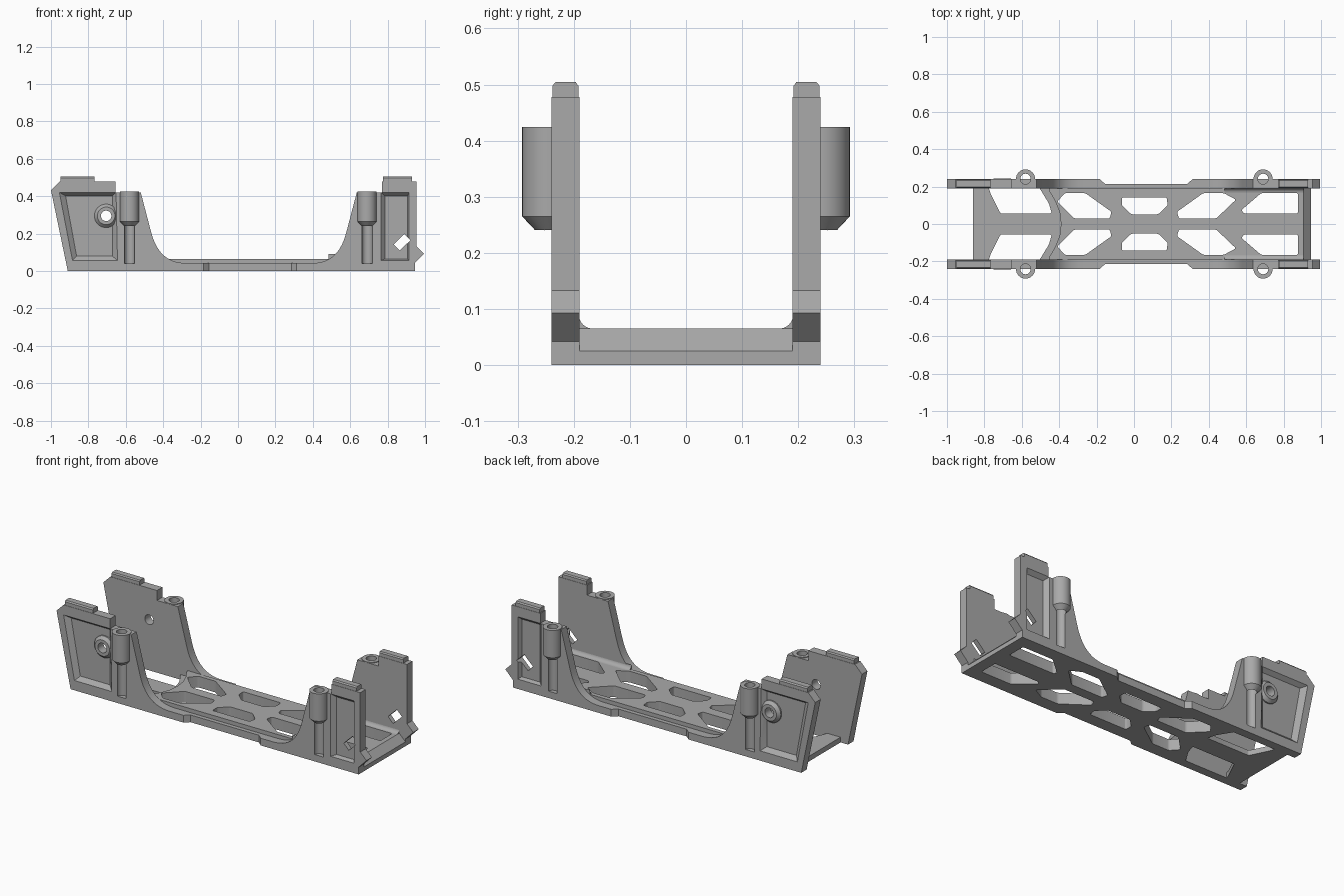
import bpy, bmesh, math
from mathutils import Vector
from mathutils.geometry import interpolate_bezier

cube = bpy.data.objects.get("Cube")
if cube:
    bpy.data.objects.remove(cube, do_unlink=True)

grey = bpy.data.materials.new("plain grey")
grey.use_nodes = True
grey.diffuse_color = (0.4, 0.4, 0.4, 1)
grey.node_tree.nodes["Principled BSDF"].inputs["Base Color"].default_value = (0.4, 0.4, 0.4, 1)


def finish(bm, name):
    bmesh.ops.recalc_face_normals(bm, faces=bm.faces)
    mesh = bpy.data.meshes.new(name)
    bm.to_mesh(mesh)
    bm.free()
    mesh.materials.append(grey)
    obj = bpy.data.objects.new(name, mesh)
    bpy.context.collection.objects.link(obj)
    return obj


def loft(name, first, last, rounding=0):
    """Solid between two matching loops of 3D points."""
    bm = bmesh.new()
    a = [bm.verts.new(p) for p in first]
    b = [bm.verts.new(p) for p in last]
    bm.faces.new(a)
    bm.faces.new(b)
    n = len(a)
    for i in range(n):
        bm.faces.new((a[i], a[(i + 1) % n], b[(i + 1) % n], b[i]))
    if rounding:
        rails = [bm.edges.get((a[i], b[i])) for i in range(n)]
        bmesh.ops.bevel(bm, geom=rails, offset=rounding, segments=4,
                        profile=0.5, affect='EDGES')
    return finish(bm, name)


def side_prism(name, pts, y0, y1):
    return loft(name, [(x, y0, z) for x, z in pts], [(x, y1, z) for x, z in pts])


def flat_prism(name, pts, z0, z1, rounding=0):
    return loft(name, [(x, y, z0) for x, y in pts], [(x, y, z1) for x, y in pts], rounding)


def round_part(name, centre, axis, steps, sides=32):
    """Stack of rings given as (distance, radius) along an axis."""
    bm = bmesh.new()
    rings = []
    for d, r in steps:
        ring = []
        for i in range(sides):
            t = 2 * math.pi * i / sides
            u, v = r * math.cos(t), r * math.sin(t)
            off = (u, v, d) if axis == 'Z' else (u, d, v)
            ring.append(bm.verts.new(Vector(centre) + Vector(off)))
        rings.append(ring)
    bm.faces.new(rings[0])
    bm.faces.new(rings[-1])
    for a, b in zip(rings, rings[1:]):
        for i in range(sides):
            j = (i + 1) % sides
            bm.faces.new((a[i], a[j], b[j], b[i]))
    return finish(bm, name)


def apply_all(obj):
    bpy.ops.object.select_all(action='DESELECT')
    bpy.context.view_layer.objects.active = obj
    obj.select_set(True)
    for mod in list(obj.modifiers):
        bpy.ops.object.modifier_apply(modifier=mod.name)


def combine(obj, other, how='DIFFERENCE'):
    other.hide_render = True
    mod = obj.modifiers.new("combine", 'BOOLEAN')
    mod.operation, mod.solver, mod.object = how, 'EXACT', other
    apply_all(obj)
    bpy.data.objects.remove(other, do_unlink=True)


def swoop(points):
    ctrl = [Vector((x, z, 0)) for x, z in points]
    return [(p.x, p.y) for p in interpolate_bezier(*ctrl, 12)]


# Side wall outline, from the low end around the top
outline = [(-0.91, 0), (-1, 0.433), (-0.955, 0.478), (-0.655, 0.478), (-0.655, 0.42), (-0.52, 0.42)]
outline += swoop([(-0.465, 0.21), (-0.43, 0.07), (-0.35, 0.042), (-0.27, 0.042)])
outline += swoop([(0.39, 0.042), (0.47, 0.042), (0.545, 0.07), (0.58, 0.21)])
outline += [(0.635, 0.42), (0.77, 0.42), (0.77, 0.478), (0.955, 0.478), (0.955, 0.133),
            (0.995, 0.093), (0.945, 0.042), (0.945, 0)]
walls = side_prism("side_walls", outline, 0.19, 0.24)

# Narrow waist on the outside of the wall
combine(walls, flat_prism("waist_cutter", [(-0.185, 0.241), (-0.155, 0.215), (0.285, 0.215),
                                           (0.315, 0.241), (0.3, 0.3), (-0.17, 0.3)], -0.1, 0.1))


# Sloped pockets in the outer faces
def pocket(outer, inner):
    top = [Vector((x, 0.24, z)) for x, z in outer]
    floor = [Vector((x, 0.217, z)) for x, z in inner]
    combine(walls, loft("pocket_cutter", floor, [f.lerp(t, 1.1) for f, t in zip(floor, top)]))


pocket([(-0.955, 0.42), (-0.652, 0.42), (-0.645, 0.057), (-0.885, 0.057)],
       [(-0.922, 0.402), (-0.672, 0.402), (-0.672, 0.08), (-0.863, 0.08)])
pocket([(0.765, 0.42), (0.915, 0.42), (0.915, 0.057), (0.765, 0.057)],
       [(0.787, 0.4), (0.905, 0.4), (0.905, 0.065), (0.787, 0.065)])

# Ring boss with a through hole, and the tilted slot
combine(walls, round_part("ring_boss", (-0.705, 0, 0.295), 'Y',
                          [(0.2, 0.063), (0.225, 0.063), (0.242, 0.047)]), 'UNION')
combine(walls, round_part("boss_hole", (-0.705, 0, 0.295), 'Y', [(0.1, 0.028), (0.3, 0.028)]))
combine(walls, side_prism("tilted_slot", [(0.833, 0.143), (0.89, 0.198), (0.922, 0.165), (0.865, 0.11)], 0.1, 0.3))

# Screw posts with tapered feet and long bores
for x in (-0.58, 0.69):
    combine(walls, round_part("screw_post", (x, 0.241, 0), 'Z',
                              [(0.213, 0.002), (0.265, 0.051), (0.424, 0.051)]), 'UNION')
    combine(walls, round_part("screw_bore", (x, 0.241, 0), 'Z', [(0.04, 0.028), (0.5, 0.028)], 24))

mirror = walls.modifiers.new("mirror", 'MIRROR')
mirror.use_axis = (False, True, False)
apply_all(walls)

# Floor plate with a sloped end
floor = side_prism("floor_plate", [(-0.862, 0), (0.945, 0), (0.945, 0.025), (0.905, 0.065), (-0.862, 0.065)],
                   -0.191, 0.191)
arc = [(-0.46, 0.25), (-0.455, 0.18), (-0.42, 0.12), (-0.397, 0.06), (-0.39, 0)]
step = [(-1, 0.25)] + arc + [(x, -y) for x, y in reversed(arc[:-1])] + [(-1, -0.25)]
combine(floor, flat_prism("step_cutter", step, 0.03, 0.2))

# Floor windows, mirrored across the spine
windows = [
    [(-0.785, 0.23), (-0.77, 0.17), (-0.715, 0.057), (-0.44, 0.057), (-0.455, 0.11), (-0.51, 0.2), (-0.51, 0.23)],
    [(-0.41, 0.12), (-0.37, 0.165), (-0.26, 0.165), (-0.12, 0.065), (-0.13, 0.03), (-0.32, 0.03)],
    [(-0.065, 0.142), (0.175, 0.142), (0.18, 0.1), (0.13, 0.052), (-0.015, 0.052), (-0.065, 0.1)],
    [(0.23, 0.065), (0.37, 0.165), (0.48, 0.165), (0.545, 0.13), (0.44, 0.03), (0.24, 0.03)],
    [(0.575, 0.075), (0.68, 0.165), (0.877, 0.165), (0.877, 0.057), (0.585, 0.057)],
]
for pts in windows:
    for s in (1, -1):
        combine(floor, flat_prism("window_cutter", [(x, s * y) for x, y in pts], -0.1, 0.2, 0.008))

# Fillets joining the floor to the walls
for s, side in ((1, "left"), (-1, "right")):
    curve = [(0.191 - 0.025 * (1 - math.sin(t)), 0.09 - 0.025 * math.cos(t))
             for t in [i * math.pi / 12 for i in range(7)]]
    section = [(0.191, 0.06), (0.166, 0.06)] + curve
    loft(side + "_floor_fillet", [(0.485, s * y, z) for y, z in section],
         [(0.905, s * y, z) for y, z in section])

# Raised tabs on the wall tops
for x0, x1, end in ((-0.948, -0.768, "rear"), (0.775, 0.93, "front")):
    for s, side in ((1, "left"), (-1, "right")):
        section = [(0.192, 0.47), (0.192, 0.498), (0.197, 0.505), (0.232, 0.505), (0.238, 0.498), (0.238, 0.47)]
        loft(f"{end}_{side}_tab", [(x0, s * y, z) for y, z in section],
             [(x1, s * y, z) for y, z in section])

# Smooth the curved areas, keep hard edges crisp
bpy.ops.object.select_all(action='DESELECT')
for obj in bpy.context.scene.objects:
    if obj.type == 'MESH' and grey.name in obj.data.materials:
        obj.select_set(True)
        bpy.context.view_layer.objects.active = obj
bpy.ops.object.shade_smooth_by_angle(angle=math.radians(25))
